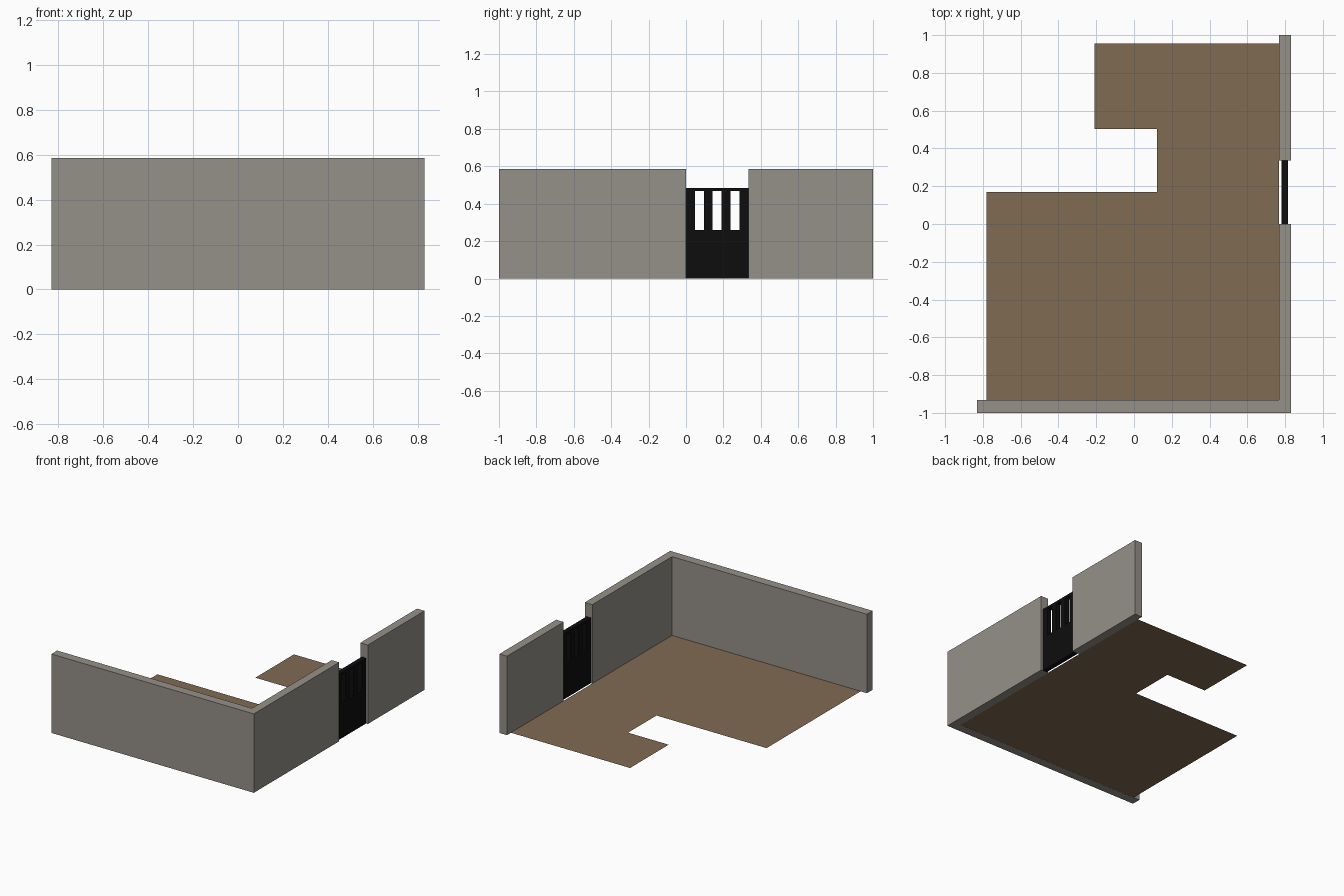
import bpy
import bmesh

default = bpy.data.objects.get("Cube")
if default:
    bpy.data.objects.remove(default, do_unlink=True)


def material(name, rgb):
    mat = bpy.data.materials.new(name)
    mat.use_nodes = True
    colour = (*rgb, 1)
    mat.diffuse_color = colour
    mat.node_tree.nodes["Principled BSDF"].inputs["Base Color"].default_value = colour
    return mat


def finish(name, bm, mat):
    mesh = bpy.data.meshes.new(name)
    bm.to_mesh(mesh)
    bm.free()
    mesh.materials.append(mat)
    obj = bpy.data.objects.new(name, mesh)
    bpy.context.collection.objects.link(obj)
    return obj


def extruded(name, outline, height, mat):
    """Raise a flat outline from the ground; zero height leaves a sheet."""
    bm = bmesh.new()
    face = bm.faces.new([bm.verts.new((x, y, 0)) for x, y in outline])
    if height:
        top = bmesh.ops.extrude_face_region(bm, geom=[face])["geom"]
        verts = [v for v in top if isinstance(v, bmesh.types.BMVert)]
        bmesh.ops.translate(bm, verts=verts, vec=(0, 0, height))
        bmesh.ops.recalc_face_normals(bm, faces=bm.faces)
    return finish(name, bm, mat)


stone = material("warm grey stone", (0.30, 0.28, 0.25))
earth = material("brown floor", (0.216, 0.147, 0.084))
iron = material("black gate", (0.004, 0.004, 0.004))

OUT, IN = 0.83, 0.768          # outer and inner faces of the side wall
FRONT = -0.933                 # inner face of the front wall
GATE_END = 0.335
WALL_H = 0.585

# Front wall and the side wall meeting it at the corner
extruded("corner_wall", [(-OUT, -1), (OUT, -1), (OUT, 0), (IN, 0),
                         (IN, FRONT), (-OUT, FRONT)], WALL_H, stone)

# Separate wall behind the gate
extruded("rear_side_wall", [(IN, GATE_END), (OUT, GATE_END), (OUT, 1), (IN, 1)],
         WALL_H, stone)

# Notched floor sheet
floor = extruded("floor", [(-0.78, FRONT), (IN, FRONT), (IN, 0.955), (-0.21, 0.955),
                           (-0.21, 0.503), (0.123, 0.503), (0.123, 0.17),
                           (-0.78, 0.17)], 0, earth)
floor.location.z = 0.001

# Gate panel: grid of cells with three window slots left open, then thickened
ys = [0, 0.048, 0.096, 0.142, 0.19, 0.237, 0.285, GATE_END]
zs = [0, 0.26, 0.468, 0.485]
bm = bmesh.new()
grid = [[bm.verts.new((0.798, y, z)) for z in zs] for y in ys]
for i in range(len(ys) - 1):
    for j in range(len(zs) - 1):
        if j == 1 and i % 2:
            continue
        bm.faces.new((grid[i][j], grid[i + 1][j], grid[i + 1][j + 1], grid[i][j + 1]))
gate = finish("gate", bm, iron)
solid = gate.modifiers.new("thickness", "SOLIDIFY")
solid.thickness = 0.035
solid.offset = 0
